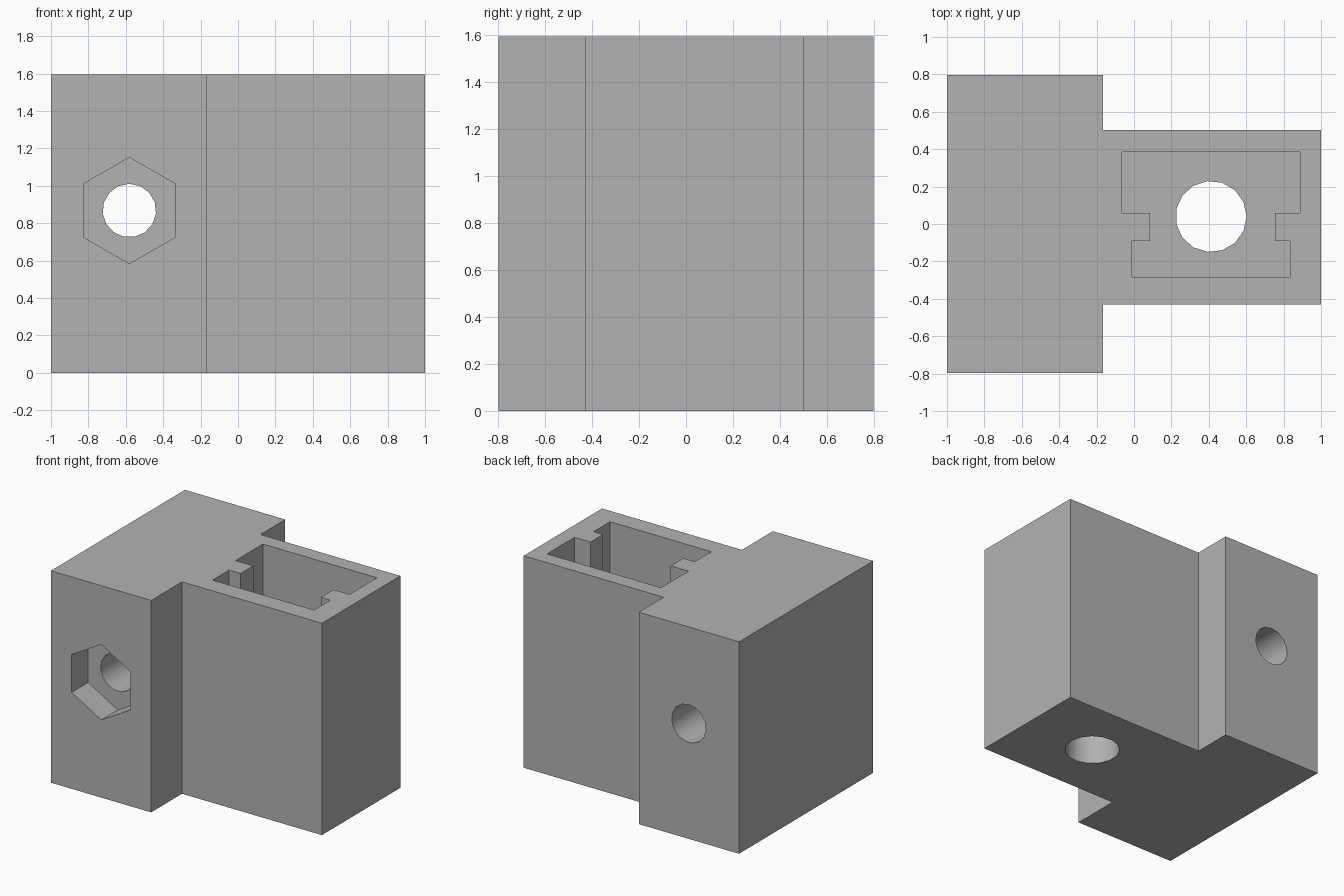
import bpy, bmesh, math

cube = bpy.data.objects.get("Cube")
if cube:
    bpy.data.objects.remove(cube, do_unlink=True)

H = 1.595

grey = bpy.data.materials.new("plain grey")
grey.use_nodes = True
grey.diffuse_color = (0.45, 0.45, 0.45, 1)
grey.node_tree.nodes["Principled BSDF"].inputs["Base Color"].default_value = grey.diffuse_color


def prism(name, outline, axis, low, high):
    """Extrude a flat outline along z, or along y with the outline in x and z."""
    place = (lambda u, v, w: (u, v, w)) if axis == "z" else (lambda u, v, w: (u, w, v))
    bm = bmesh.new()
    bottom = [bm.verts.new(place(u, v, low)) for u, v in outline]
    top = [bm.verts.new(place(u, v, high)) for u, v in outline]
    bm.faces.new(bottom)
    bm.faces.new(top)
    n = len(outline)
    for i in range(n):
        j = (i + 1) % n
        bm.faces.new((bottom[i], bottom[j], top[j], top[i]))
    bmesh.ops.recalc_face_normals(bm, faces=bm.faces)
    mesh = bpy.data.meshes.new(name)
    bm.to_mesh(mesh)
    bm.free()
    mesh.materials.append(grey)
    obj = bpy.data.objects.new(name, mesh)
    bpy.context.collection.objects.link(obj)
    return obj


def ring(cx, cy, radius, sides, start=0.0):
    angles = [start + math.tau * i / sides for i in range(sides)]
    return [(cx + radius * math.cos(a), cy + radius * math.sin(a)) for a in angles]


# T-shaped block: wide clamp side and narrow socket side
body = prism("mount_body", [
    (-1, -0.797), (-0.165, -0.797), (-0.165, -0.43), (1, -0.43),
    (1, 0.502), (-0.165, 0.502), (-0.165, 0.797), (-1, 0.797)], "z", 0, H)

# Notched pocket open at the top, leaving a thick floor
pocket = prism("pocket_cutter", [
    (-0.01, -0.287), (0.833, -0.287), (0.833, -0.09), (0.754, -0.09),
    (0.754, 0.06), (0.887, 0.06), (0.887, 0.386), (-0.063, 0.386),
    (-0.063, 0.06), (0.085, 0.06), (0.085, -0.09), (-0.01, -0.09)], "z", 0.27, H + 0.2)

# Floor hole, cross bolt hole and hexagonal nut recess
floor_hole = prism("floor_hole_cutter", ring(0.412, 0.04, 0.19, 15), "z", -0.2, 0.6)
bolt_hole = prism("bolt_hole_cutter", ring(-0.581, 0.868, 0.143, 15, math.pi / 2), "y", -1, 1)
nut_recess = prism("nut_recess_cutter", ring(-0.581, 0.868, 0.284, 6, math.pi / 2), "y", -1, -0.6)

bpy.ops.object.select_all(action="DESELECT")
bpy.context.view_layer.objects.active = body
body.select_set(True)
for cutter in (pocket, floor_hole, bolt_hole, nut_recess):
    cutter.hide_render = True
    cut = body.modifiers.new(cutter.name, "BOOLEAN")
    cut.operation = "DIFFERENCE"
    cut.solver = "EXACT"
    cut.object = cutter
    bpy.ops.object.modifier_apply(modifier=cut.name)
    bpy.data.objects.remove(cutter, do_unlink=True)

# Smooth hole walls, sharp edges elsewhere
bpy.ops.object.shade_smooth_by_angle(angle=math.radians(30))
